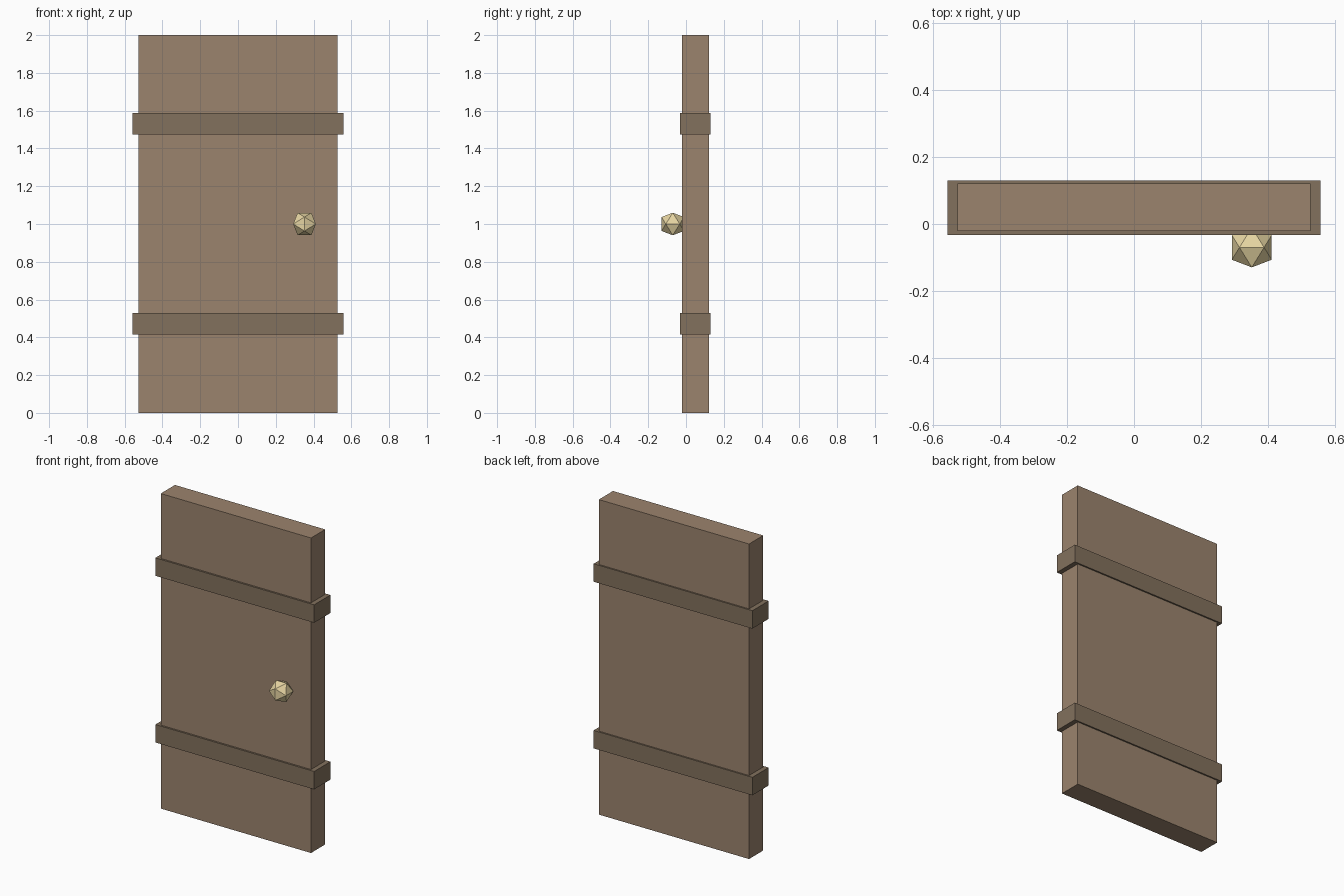
import bpy
import math

if "Cube" in bpy.data.objects:
    bpy.data.objects.remove(bpy.data.objects["Cube"])


def material(name, color):
    mat = bpy.data.materials.new(name)
    mat.diffuse_color = (*color, 1.0)
    mat.use_nodes = True
    mat.node_tree.nodes["Principled BSDF"].inputs["Base Color"].default_value = mat.diffuse_color
    return mat


def box(name, size, center, mat):
    bpy.ops.mesh.primitive_cube_add(size=1, location=center)
    obj = bpy.context.object
    obj.name = name
    obj.scale = size
    bpy.ops.object.transform_apply(location=False, rotation=False, scale=True)
    obj.data.materials.append(mat)
    return obj


wood = material("wood", (0.33, 0.23, 0.155))
dark_wood = material("dark_wood", (0.225, 0.165, 0.11))
brass = material("brass", (0.79, 0.66, 0.36))

# Door slab
box("door_panel", (1.055, 0.142, 2.0), (0, 0.05, 1.0), wood)

# Bands wrapping around the slab
for name, z in (("lower_band", 0.473), ("upper_band", 1.531)):
    box(name, (1.115, 0.163, 0.114), (0, 0.049, z), dark_wood)

# Faceted knob, tilted so that an edge lies flat on top
bpy.ops.mesh.primitive_ico_sphere_add(
    subdivisions=1, radius=0.07, location=(0.352, -0.07, 1.0),
    rotation=(0, -math.atan(2) / 2, 0))
knob = bpy.context.object
knob.name = "door_knob"
knob.data.materials.append(brass)
